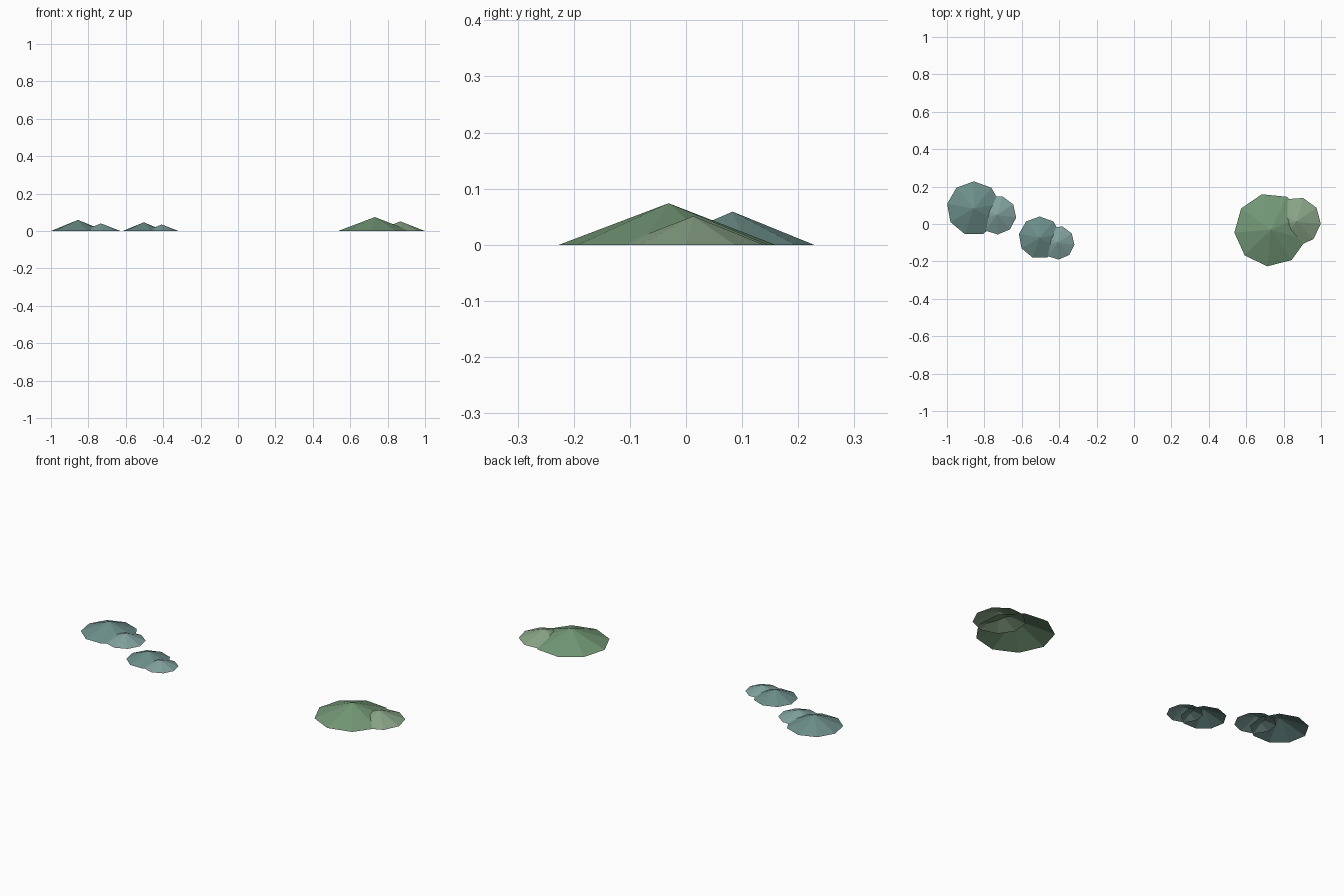
import bpy
import bmesh
from mathutils import Matrix

if "Cube" in bpy.data.objects:
    bpy.data.objects.remove(bpy.data.objects["Cube"])


def material(name, rgb):
    m = bpy.data.materials.new(name)
    m.diffuse_color = (*rgb, 1)
    m.use_nodes = True
    m.node_tree.nodes["Principled BSDF"].inputs["Base Color"].default_value = m.diffuse_color
    return m


teal = material("far_teal", (0.15, 0.27, 0.25))
pale_teal = material("far_teal_pale", (0.22, 0.36, 0.34))
green = material("near_green", (0.17, 0.31, 0.18))
pale_green = material("near_green_pale", (0.25, 0.37, 0.24))


def hill(name, x, y, radius, height, turn, mat):
    """Open nine-sided low cone standing on the ground."""
    bm = bmesh.new()
    bmesh.ops.create_cone(bm, cap_ends=False, segments=9, radius1=radius,
                          radius2=0, depth=height,
                          matrix=Matrix.Translation((0, 0, height / 2))
                          @ Matrix.Rotation(turn, 4, 'Z'))
    bmesh.ops.remove_doubles(bm, verts=bm.verts, dist=1e-5)
    mesh = bpy.data.meshes.new(name)
    bm.to_mesh(mesh)
    bm.free()
    mesh.materials.append(mat)
    obj = bpy.data.objects.new(name, mesh)
    obj.location = (x, y, 0)
    bpy.context.collection.objects.link(obj)


# Left pair
hill("left_hill", -0.856, 0.083, 0.145, 0.059, 0, teal)
hill("left_foothill", -0.733, 0.048, 0.104, 0.04, 0.4, pale_teal)
# Middle pair
hill("middle_hill", -0.504, -0.073, 0.113, 0.046, 0, teal)
hill("middle_foothill", -0.408, -0.1, 0.09, 0.034, 0.4, pale_teal)
# Right pair
hill("right_hill", 0.732, -0.031, 0.196, 0.074, 0.25, green)
hill("right_foothill", 0.868, 0.013, 0.131, 0.051, 0.42, pale_green)
